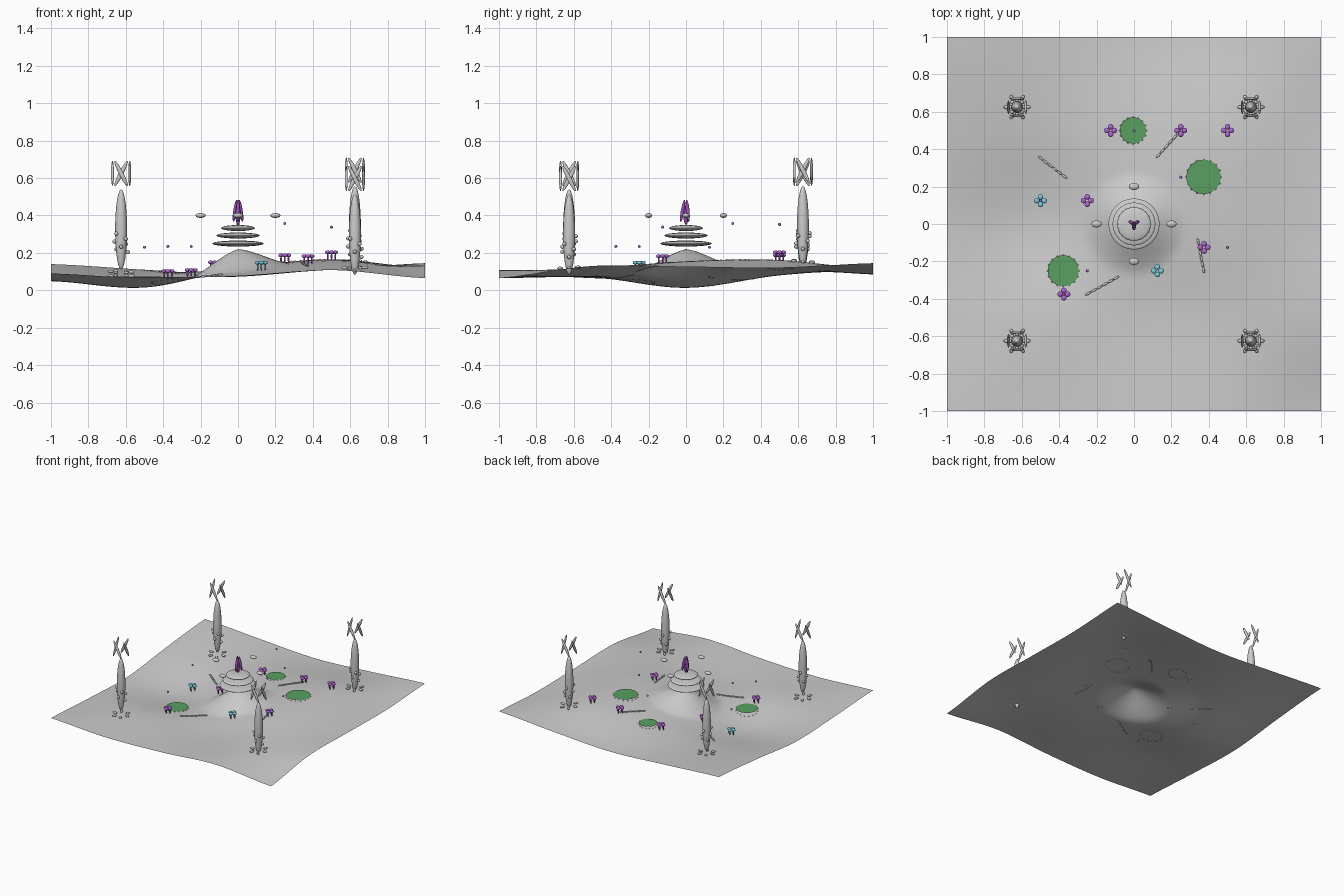
import bpy, bmesh, math
from mathutils import Matrix, Vector, Euler

if "Cube" in bpy.data.objects:
    bpy.data.objects.remove(bpy.data.objects["Cube"])

def material(name, rgb):
    m = bpy.data.materials.new(name)
    m.diffuse_color = (*rgb, 1)
    m.use_nodes = True
    m.node_tree.nodes["Principled BSDF"].inputs["Base Color"].default_value = m.diffuse_color
    return m

PURPLE = material("purple", (0.45, 0.13, 0.65))
DEEP = material("deep_purple", (0.32, 0.08, 0.45))
CYAN = material("cyan", (0.2, 0.62, 0.72))
GREEN = material("green", (0.1, 0.35, 0.12))

# coarse height map, rows from y=-1 to y=1
H = [[.090, .065, .078, .108, .065],
     [.065, .070, .075, .115, .130],
     [.050, .015, .115, .155, .125],
     [.100, .080, .120, .162, .120],
     [.140, .110, .085, .110, .145]]

def spline(p, t):
    t = min(max((t + 1) * 2, 0), 4)
    i = min(int(t), 3)
    f = t - i
    a, b, c, d = (p[min(max(i + k, 0), 4)] for k in (-1, 0, 1, 2))
    return b + .5 * f * (c - a + f * (2*a - 5*b + 4*c - d + f * (3*(b - c) + d - a)))

def ground(x, y):
    z = spline([spline(r, x) for r in H], y)
    s = max(0, 1 - math.hypot(x, y) / .27)
    return max(0, z + .105 * (s * s * (3 - 2 * s) * .5 + s * .5))

def finish(name, bm, mat=None):
    me = bpy.data.meshes.new(name)
    bm.to_mesh(me)
    bm.free()
    me.shade_smooth()
    ob = bpy.data.objects.new(name, me)
    bpy.context.collection.objects.link(ob)
    if mat:
        me.materials.append(mat)
    return ob

def blob(bm, loc, size, rot=None, seg=14):
    r = rot if rot is not None else Matrix.Identity(4)
    m = Matrix.Translation(loc) @ r @ Matrix.Diagonal((*size, 1))
    bmesh.ops.create_uvsphere(bm, u_segments=seg, v_segments=max(6, seg * 2 // 3), radius=1, matrix=m)

# rolling ground sheet
bm = bmesh.new()
bmesh.ops.create_grid(bm, x_segments=80, y_segments=80, size=1)
for v in bm.verts:
    v.co.z = ground(v.co.x, v.co.y)
finish("ground_sheet", bm)

# stacked altar discs
for i, (r, z) in enumerate([(.137, .25), (.115, .293), (.09, .333)]):
    bm = bmesh.new()
    blob(bm, (0, 0, z), (r, r, .016), seg=32)
    finish(f"altar_disc_{i}", bm)

# crystal cluster on the altar
bm = bmesh.new()
blob(bm, (0, 0, .405), (.014, .014, .055))
for k in range(3):
    a = math.radians(30 + 120 * k)
    rot = Matrix.Rotation(a, 4, 'Z') @ Matrix.Rotation(math.radians(-10), 4, 'Y')
    blob(bm, (.018 * math.cos(a), .018 * math.sin(a), .425), (.01, .01, .06), rot)
finish("crystal_cluster", bm, DEEP)

# hovering stones
bm = bmesh.new()
for x, y in [(.2, 0), (-.2, 0), (0, .2), (0, -.2)]:
    blob(bm, (x, y, .4), (.028, .019, .013))
finish("hovering_stones", bm)

# glowing motes
bm = bmesh.new()
for p in [(.25, .25, .358), (.5, -.125, .338), (-.25, -.25, .235), (0, .5, .352),
          (-.5, .125, .23), (-.375, -.375, .235)]:
    blob(bm, p, (.008,) * 3, seg=8)
finish("motes", bm, PURPLE)

# mossy ponds with pebble rims
for i, (x, y, r) in enumerate([(-.005, .5, .07), (.372, .252, .092), (-.378, -.25, .083)]):
    bm = bmesh.new()
    z = max(ground(x + r * math.cos(a), y + r * math.sin(a)) for a in range(12)) + .004
    bmesh.ops.create_circle(bm, cap_ends=True, segments=32, radius=r, matrix=Matrix.Translation((x, y, z)))
    finish(f"pond_{i}", bm, GREEN)
    bm = bmesh.new()
    for k in range(16):
        a = k * math.tau / 16
        px, py = x + r * math.cos(a), y + r * math.sin(a)
        blob(bm, (px, py, ground(px, py)), (.005, .005, .004), seg=6)
    finish(f"pond_rim_{i}", bm)

# mushroom clumps: four caps on stems
def mushrooms(name, x, y, mat):
    bm = bmesh.new()
    g = ground(x, y)
    for k in range(4):
        a = k * math.pi / 2
        px, py = x + .02 * math.cos(a), y + .02 * math.sin(a)
        blob(bm, (px, py, g + .041), (.015, .015, .010))
        blob(bm, (px, py, g + .019), (.0045, .0045, .022), seg=8)
    finish(name, bm, mat)

for i, (x, y) in enumerate([(-.25, .125), (.25, .5), (.5, .5), (.375, -.125), (-.375, -.375), (-.125, .5)]):
    mushrooms(f"purple_mushrooms_{i}", x, y, PURPLE)
for i, (x, y) in enumerate([(-.5, .125), (.125, -.25)]):
    mushrooms(f"cyan_mushrooms_{i}", x, y, CYAN)

# root trails made of beads
for i, (x0, y0, x1, y1) in enumerate([(-.51, .36, -.36, .245), (.12, .355, .25, .5),
                                      (.34, -.08, .375, -.26), (-.26, -.38, -.08, -.28)]):
    bm = bmesh.new()
    rot = Matrix.Rotation(math.atan2(y1 - y0, x1 - x0), 4, 'Z')
    for k in range(6):
        t = (k + .5) / 6
        x, y = x0 + (x1 - x0) * t, y0 + (y1 - y0) * t
        blob(bm, (x, y, ground(x, y) + .003), (.018, .0065, .006), rot, 10)
    finish(f"root_trail_{i}", bm)

# corner pillars with knobs, crossed crown blades and foot stones
for x, y, c in [(-.625, -.625, .325), (-.625, .625, .325), (.625, .625, .342), (.625, -.625, .298)]:
    tag = ("left" if x < 0 else "right") + ("_front" if y < 0 else "_back")
    bm = bmesh.new()
    blob(bm, (x, y, c), (.032, .032, .215), seg=20)
    finish("pillar_" + tag, bm)
    bm = bmesh.new()
    for k in range(8):
        a = k * math.pi / 4 * 3
        blob(bm, (x + .036 * math.cos(a), y + .036 * math.sin(a), c - .12 + .014 * k), (.011,) * 3, seg=8)
    finish("knobs_" + tag, bm)
    bm = bmesh.new()
    for k in range(4):
        a = k * math.pi / 2
        rot = Matrix.Rotation(a, 4, 'Z') @ Matrix.Rotation(math.radians(27), 4, 'X')
        blob(bm, (x + .046 * math.cos(a), y + .046 * math.sin(a), c + .3), (.008, .012, .076), rot)
    finish("crown_" + tag, bm)
    bm = bmesh.new()
    for k in range(6):
        a = k * math.pi / 3
        px, py = x + .055 * math.cos(a), y + .055 * math.sin(a)
        blob(bm, (px, py, ground(px, py) + .006), (.018, .01, .008), Matrix.Rotation(a, 4, 'Z'), 10)
    finish("foot_stones_" + tag, bm)
